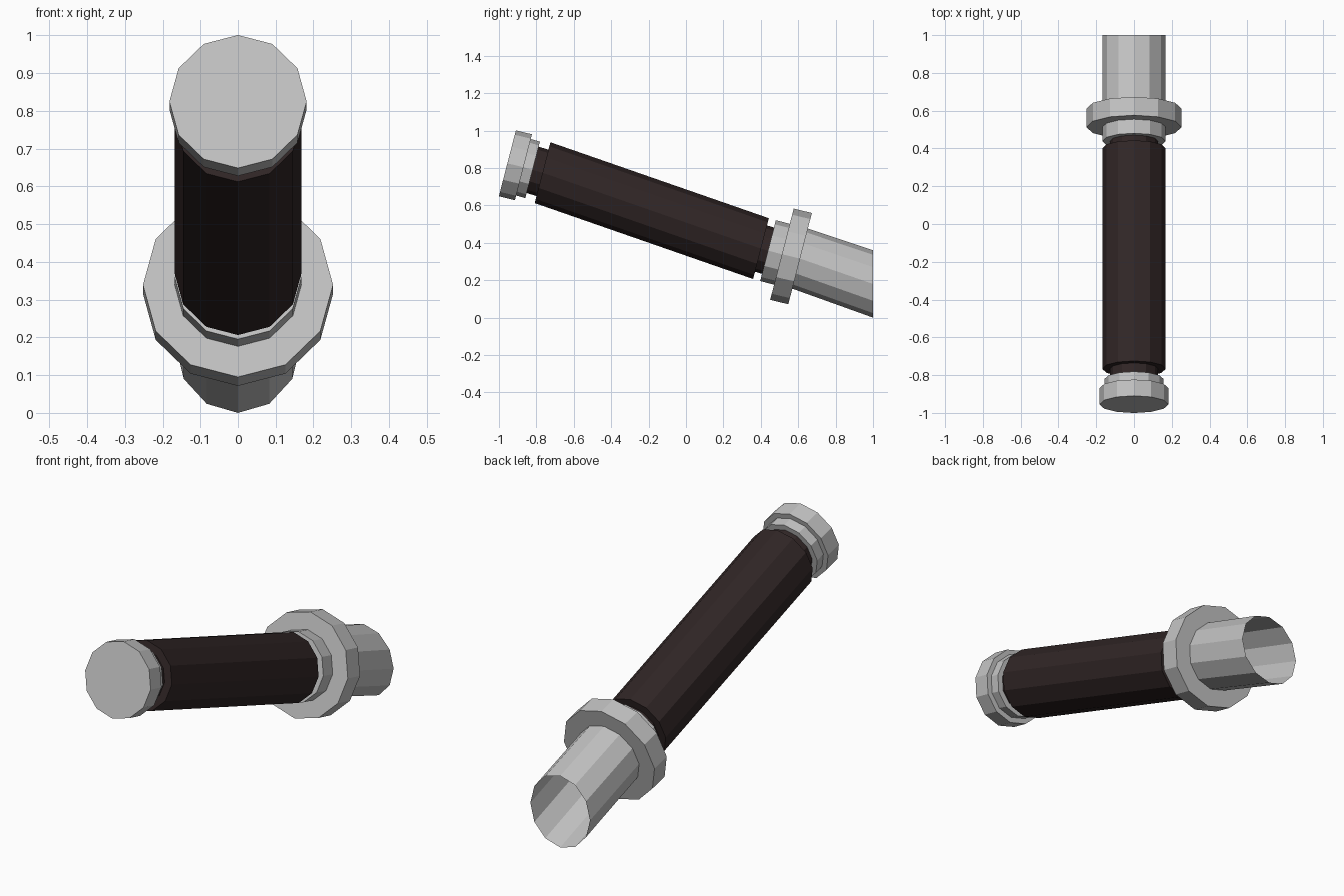
import bpy, bmesh, math
from mathutils import Vector

if "Cube" in bpy.data.objects:
    bpy.data.objects.remove(bpy.data.objects["Cube"])

SIDES = 12
TILT = Vector((0, 0.25, 0.968))      # "up" direction of the tilted discs
UPRIGHT = Vector((0, 0, 1))


def material(name, rgb):
    m = bpy.data.materials.new(name)
    m.diffuse_color = (*rgb, 1)
    m.use_nodes = True
    m.node_tree.nodes["Principled BSDF"].inputs["Base Color"].default_value = m.diffuse_color
    return m


steel = material("light_grey_metal", (0.54, 0.54, 0.54))
rubber = material("dark_brown_grip", (0.030, 0.019, 0.019))


def skew_tube(name, mat, a, b, ra, rb=None, up_b=TILT, rise_b=None, open_end=False):
    """Twelve-sided tube between centres a and b, given as (y, z)."""
    rb = rb or ra
    bm = bmesh.new()
    rings = []
    for (y, z), r, up, rise in ((a, ra, TILT, ra), (b, rb, up_b, rise_b or rb)):
        ring = []
        for i in range(SIDES):
            t = 2 * math.pi * i / SIDES
            ring.append(bm.verts.new(Vector((r * math.cos(t), y, z)) + up * rise * math.sin(t)))
        rings.append(ring)
    for i in range(SIDES):
        j = (i + 1) % SIDES
        bm.faces.new((rings[0][i], rings[0][j], rings[1][j], rings[1][i]))
    bm.faces.new(rings[0])
    if not open_end:
        bm.faces.new(rings[1])
    bmesh.ops.recalc_face_normals(bm, faces=bm.faces)
    # open shells: make sure the walls face outwards
    side = bm.faces[:][0]
    mid = Vector((0, (a[0] + b[0]) / 2, (a[1] + b[1]) / 2))
    side.normal_update()
    if side.normal.dot(side.calc_center_median() - mid) < 0:
        bmesh.ops.reverse_faces(bm, faces=bm.faces[:])
    me = bpy.data.meshes.new(name)
    bm.to_mesh(me)
    bm.free()
    me.materials.append(mat)
    ob = bpy.data.objects.new(name, me)
    bpy.context.collection.objects.link(ob)
    return ob


# Front end cap and its collar
skew_tube("end_cap", steel, (-0.955, 0.825), (-0.869, 0.804), 0.182)
skew_tube("cap_collar", steel, (-0.869, 0.804), (-0.82, 0.790), 0.156)

# Dark sleeve with a narrower neck at each end
skew_tube("front_neck", rubber, (-0.82, 0.790), (-0.76, 0.772), 0.128)
skew_tube("sleeve", rubber, (-0.767, 0.775), (0.401, 0.369), 0.168)
skew_tube("rear_neck", rubber, (0.395, 0.371), (0.4385, 0.358), 0.128)

# Rear collar, wide flange and open pipe cut off upright
skew_tube("rear_collar", steel, (0.4385, 0.358), (0.513, 0.339), 0.168)
skew_tube("flange", steel, (0.513, 0.339), (0.61, 0.3155), 0.252)
skew_tube("open_pipe", steel, (0.61, 0.3155), (1.0, 0.18), 0.166, 0.166,
          up_b=UPRIGHT, rise_b=0.18, open_end=True)
